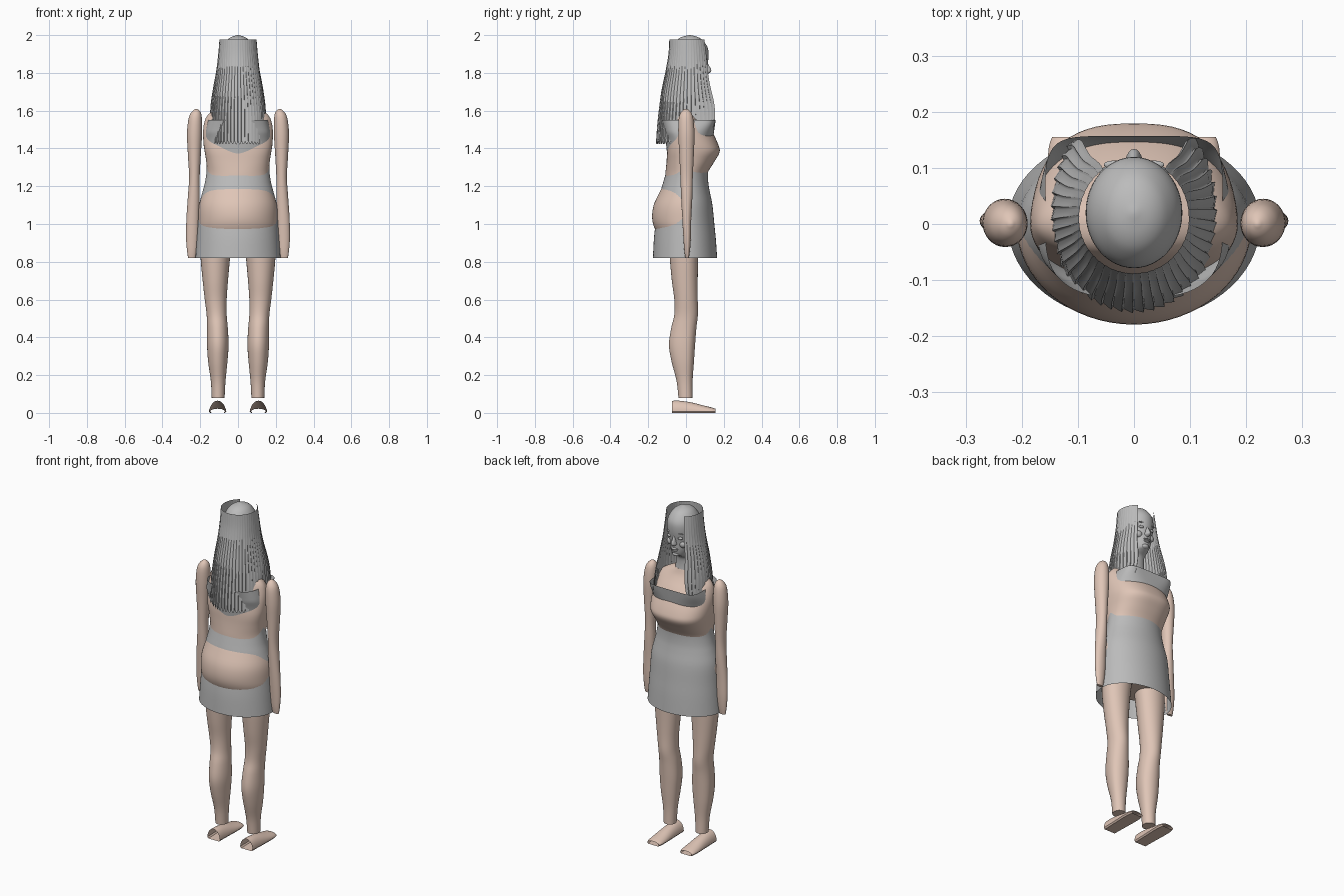
import bpy, bmesh, math


def material(name, rgb):
    m = bpy.data.materials.new(name)
    m.diffuse_color = (*rgb, 1)
    return m


SKIN = material("warm skin", (0.74, 0.56, 0.47))
GREY = material("plain grey", (0.50, 0.50, 0.50))


def smooth_rows(rows, steps=4):
    """Catmull-Rom interpolation between section rows."""
    out = []
    for i in range(len(rows) - 1):
        p = [rows[max(i - 1, 0)], rows[i], rows[i + 1], rows[min(i + 2, len(rows) - 1)]]
        for s in range(steps):
            t = s / steps
            out.append([0.5 * (2 * b + (c - a) * t + (2 * a - 5 * b + 4 * c - d) * t * t
                               + (3 * b - a - 3 * c + d) * t ** 3)
                        for a, b, c, d in zip(*p)])
    out.append(list(rows[-1]))
    return out


def grid_object(name, grid, mat, closed=True, caps=False, angle=40):
    """Skin a grid of points, optionally closed around and capped."""
    bm = bmesh.new()
    rings = [[bm.verts.new(p) for p in row] for row in grid]
    n = len(rings[0])
    for a, b in zip(rings, rings[1:]):
        for j in range(n if closed else n - 1):
            k = (j + 1) % n
            bm.faces.new((a[j], a[k], b[k], b[j]))
    if caps:
        bm.faces.new(rings[0][::-1])
        bm.faces.new(rings[-1])
    bmesh.ops.recalc_face_normals(bm, faces=bm.faces)
    me = bpy.data.meshes.new(name)
    bm.to_mesh(me)
    bm.free()
    me.materials.append(mat)
    ob = bpy.data.objects.new(name, me)
    bpy.context.collection.objects.link(ob)
    bpy.ops.object.select_all(action='DESELECT')
    ob.select_set(True)
    bpy.context.view_layer.objects.active = ob
    bpy.ops.object.shade_smooth_by_angle(angle=math.radians(angle))
    return ob


def power(v, e):
    return math.copysign(abs(v) ** e, v)


def section(z, cx, cy, rx, front, back, e=2, n=48):
    """Oval ring with separate front and back depth; e squares it off."""
    ring = []
    for j in range(n):
        a = 2 * math.pi * j / n
        c, s = math.cos(a), math.sin(a)
        k = e if s > 0 else min(e, 3)
        ring.append((cx + rx * power(c, 2 / k),
                     cy + (front if s > 0 else back) * power(s, 2 / k), z))
    return ring


def loft(name, rows, mat, caps=True, n=48):
    return grid_object(name, [section(*r, n=n) for r in smooth_rows(rows)], mat, True, caps)


def ball(name, loc, size, mat):
    rows = []
    for i in range(13):
        a = math.pi * (i + 0.05) / 12.1 - math.pi / 2
        c = math.cos(a)
        rows.append(section(loc[2] + size[2] * math.sin(a), loc[0], loc[1],
                            size[0] * c, size[1] * c, size[1] * c, n=20))
    return grid_object(name, rows, mat, True, True)


# Torso: z, half width, front depth, back depth, squareness
torso = [(.90, .17, .10, .12, 2), (.97, .205, .12, .163, 2), (1.03, .210, .115, .179, 2),
         (1.10, .206, .11, .171, 2), (1.17, .186, .10, .139, 2), (1.22, .172, .097, .115, 2),
         (1.27, .164, .114, .109, 2.1), (1.33, .168, .150, .103, 2.4), (1.38, .176, .178, .100, 2.6),
         (1.42, .182, .171, .097, 2.5), (1.48, .185, .143, .09, 2.2), (1.53, .180, .112, .08, 2),
         (1.57, .165, .08, .07, 2), (1.60, .13, .06, .062, 2), (1.63, .07, .048, .056, 2)]
loft("torso", [(z, 0, 0, w, f, b, e) for z, w, f, b, e in torso], SKIN, n=64)

# Dress: open tube with a squared upper rim
dress = [(.82, .225, .165, .175, 2), (.92, .218, .158, .170, 2), (1.0, .212, .150, .161, 2),
         (1.10, .205, .140, .147, 2), (1.17, .188, .126, .135, 2), (1.22, .175, .118, .121, 2),
         (1.28, .166, .117, .104, 2), (1.33, .167, .125, .098, 2), (1.38, .172, .135, .101, 2.1),
         (1.45, .176, .143, .109, 2.4), (1.50, .170, .150, .118, 3.5), (1.55, .158, .157, .132, 6)]
loft("dress", [(z, 0, 0, w, f, b, e) for z, w, f, b, e in dress], GREY, caps=False, n=64)

# Head and neck
head = [(1.59, .062, .035, .07), (1.65, .050, .025, .066), (1.70, .048, .028, .065),
        (1.72, .049, .055, .066), (1.735, .052, .080, .068), (1.77, .066, .089, .075),
        (1.82, .078, .091, .086), (1.88, .086, .099, .097), (1.93, .082, .096, .096),
        (1.97, .060, .071, .072), (1.99, .036, .042, .043), (2.0, .004, .004, .004)]
loft("head", [(z, 0, .02, w, f, b, 2) for z, w, f, b in head], GREY)

# Face: nose, lips, chin, eyes, brows
loft("nose", [(1.795, 0, .105, .006, .012, .01), (1.805, 0, .105, .016, .027, .01),
              (1.82, 0, .105, .013, .027, .01), (1.85, 0, .105, .008, .012, .01),
              (1.88, 0, .105, .005, .007, .01)], GREY, n=20)
ball("upper_lip", (0, .108, 1.776), (.022, .012, .006), GREY)
ball("lower_lip", (0, .106, 1.766), (.018, .012, .006), GREY)
ball("chin", (0, .092, 1.740), (.022, .018, .013), GREY)
for side, s in (("left", -1), ("right", 1)):
    ball(side + "_eye", (s * .035, .104, 1.845), (.015, .009, .008), GREY)
    ball(side + "_brow", (s * .036, .106, 1.872), (.018, .007, .004), GREY)
    ball(side + "_cheek", (s * .040, .088, 1.805), (.022, .017, .020), GREY)

# Hair: ridged curtain, open over the face, with a scalloped hem
hair_rows = smooth_rows([(0, .098, .098, .105), (.15, .104, .103, .118), (.33, .114, .120, .130),
                         (.5, .129, .139, .145), (.7, .143, .153, .175), (.85, .147, .161, .195),
                         (1, .150, .166, .205)])
LOCKS, COLS = 38, 304
hair = []
for v, rx, back, front in hair_rows:
    row = []
    for j in range(COLS + 1):
        u = 2 * j / COLS - 1
        ph = (j / COLS * LOCKS) % 1
        t = u * math.radians(146 - 8 * v)
        if abs(u) > .8:                      # front strands narrow to a tip
            t -= math.copysign((abs(u) - .8) * .8 * max(0, v - .75) * 4 * .5, u)
        hem = 1.44 - .018 * math.sin(math.pi * ph)
        hem += .07 * min(1, max(0, (abs(u) - .5) / .2))
        hem += .25 * max(0, abs(u) - .9)
        r = 1 + (.008 + .035 * v) * (ph - .5)
        c = math.cos(t)
        row.append((rx * r * math.sin(t), .01 - (back if c > 0 else front) * r * c,
                    1.977 + (hem - 1.977) * v))
    hair.append(row)
grid_object("hair", hair, GREY, closed=False, angle=50)

# Limbs: z, centre x, centre y, half width, front, back
arm = [(1.61, .220, 0, .003, .003, .003), (1.595, .222, 0, .022, .024, .024),
       (1.56, .226, 0, .035, .038, .038), (1.48, .230, .002, .040, .043, .043),
       (1.38, .231, .002, .035, .040, .038), (1.25, .231, .002, .028, .034, .032),
       (1.15, .234, .003, .031, .031, .029), (1.03, .240, .004, .033, .024, .024),
       (.93, .243, .006, .032, .020, .020), (.86, .244, .006, .026, .015, .015),
       (.82, .245, .006, .019, .009, .009)]
leg = [(1.0, .110, 0, .085, .070, .095), (.90, .115, 0, .083, .068, .090),
       (.82, .120, 0, .078, .064, .086), (.70, .120, 0, .067, .062, .075),
       (.60, .118, 0, .058, .062, .062), (.52, .113, 0, .053, .063, .062),
       (.45, .109, 0, .055, .055, .078), (.36, .107, 0, .057, .048, .090),
       (.27, .107, 0, .051, .042, .076), (.17, .105, 0, .039, .035, .050),
       (.08, .105, 0, .034, .035, .040)]
# Foot: hollow arch sections along y, given as y, half width, height
foot = [(-.075, .041, .064), (-.03, .042, .064), (.03, .044, .055),
        (.09, .046, .040), (.135, .044, .029), (.155, .038, .022)]

for side, s in (("left", -1), ("right", 1)):
    loft(side + "_arm", [(z, s * x, y, *r) for z, x, y, *r in arm], SKIN, n=32)
    loft(side + "_leg", [(z, s * x, y, *r) for z, x, y, *r in leg], SKIN, n=32)
    rings = []
    for y, w, h in smooth_rows(foot):
        arch = [(s * .108 + w * math.cos(math.pi * k / 20), y,
                 .008 + (h - .008) * math.sin(math.pi * k / 20)) for k in range(21)]
        sole = [(s * .108 + w * q, y, 0) for q in (-.85, -.4, 0, .4, .85)]
        rings.append(arch + sole)
    grid_object(side + "_foot", rings, SKIN)
